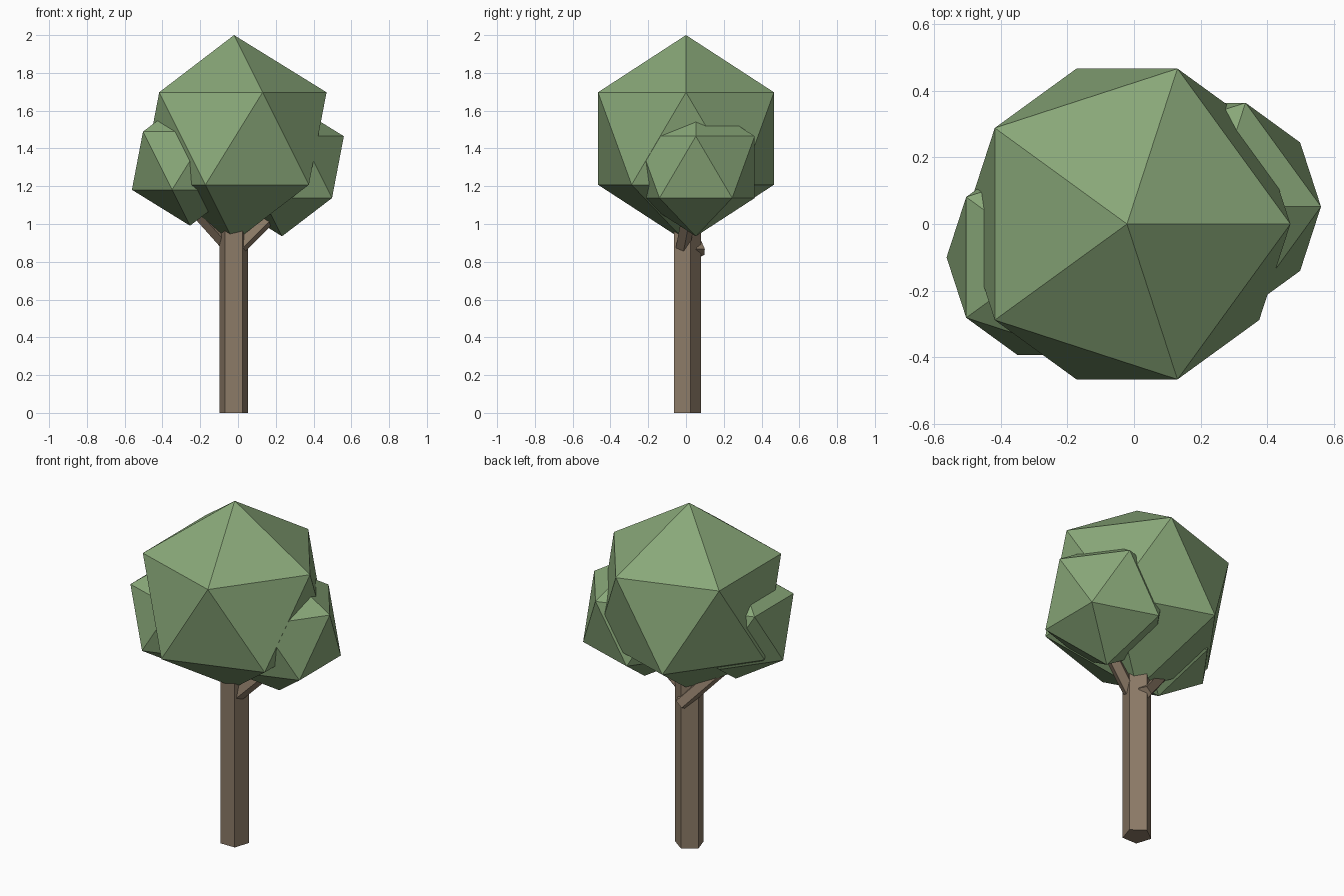
import bpy
from math import radians
from mathutils import Matrix, Vector

cube = bpy.data.objects.get("Cube")
if cube:
    bpy.data.objects.remove(cube, do_unlink=True)


def make_material(name, rgb):
    mat = bpy.data.materials.new(name)
    mat.use_nodes = True
    colour = (*rgb, 1.0)
    mat.diffuse_color = colour
    bsdf = mat.node_tree.nodes["Principled BSDF"]
    bsdf.inputs["Base Color"].default_value = colour
    bsdf.inputs["Roughness"].default_value = 0.9
    return mat


leaf_green = make_material("leaf_green", (0.25, 0.39, 0.19))
bark_brown = make_material("bark_brown", (0.265, 0.198, 0.136))


def finish(name, mat):
    obj = bpy.context.object
    obj.name = name
    obj.data.materials.append(mat)
    return obj


def add_foliage(name, centre, radius):
    bpy.ops.mesh.primitive_ico_sphere_add(subdivisions=1, radius=radius, location=centre)
    return finish(name, leaf_green)


def add_branch(name, low_point, azimuth, length, radius):
    """Five-sided limb rising at 45 degrees, one edge lowest and through low_point."""
    bpy.ops.mesh.primitive_cylinder_add(vertices=5, radius=radius, depth=length)
    obj = finish(name, bark_brown)
    # Roll a corner to the underside, then tilt and turn the limb
    turn = (Matrix.Rotation(radians(azimuth), 4, "Z")
            @ Matrix.Rotation(radians(45), 4, "Y")
            @ Matrix.Rotation(radians(-90), 4, "Z"))
    base = Vector(low_point) - turn @ Vector((0, radius, 0))
    obj.matrix_world = Matrix.Translation(base + turn @ Vector((0, 0, length * 0.42))) @ turn
    return obj


# Trunk
trunk_x, trunk_height = -0.023, 1.1
bpy.ops.mesh.primitive_cylinder_add(vertices=5, radius=0.08, depth=trunk_height,
                                    location=(trunk_x, 0, trunk_height / 2))
finish("trunk", bark_brown)

# Side branches reaching into the small clumps
add_branch("left_branch", (0.045, -0.012, 0.86), 11, 0.4, 0.04)
add_branch("right_branch", (-0.06, 0.045, 0.84), 207, 0.4, 0.04)

# Foliage clumps
add_foliage("crown", (-0.021, 0, 1.4525), 0.5475)
add_foliage("left_clump", (0.233, 0.052, 1.301), 0.366)
add_foliage("right_clump", (-0.254, -0.1, 1.335), 0.344)
